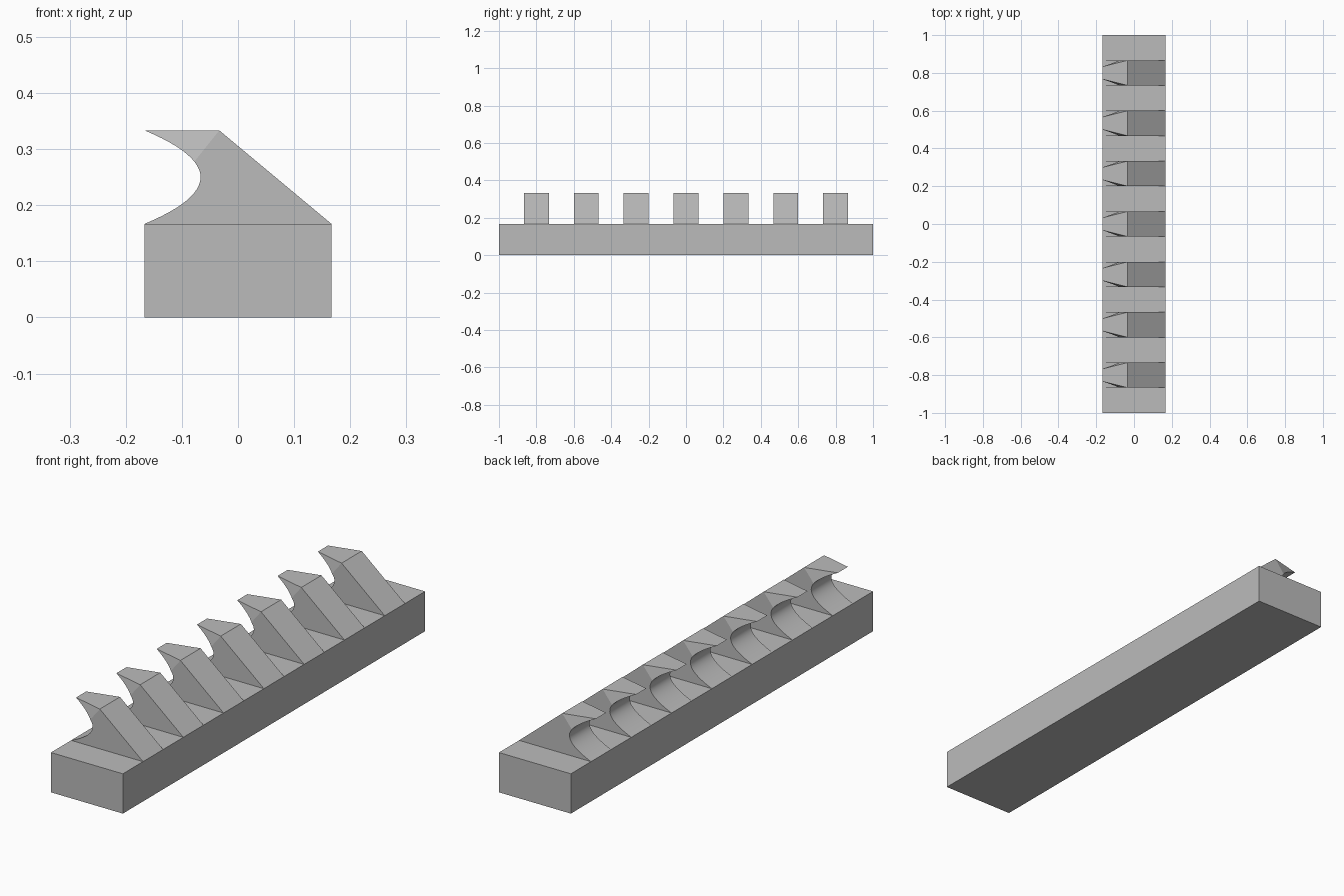
import bpy
import bmesh

cube = bpy.data.objects.get("Cube")
if cube:
    bpy.data.objects.remove(cube, do_unlink=True)

HALF = 1 / 6        # half width of the rail, and its height
TOOTH = 1 / 15      # half thickness of a tooth
ARC_STEPS = 24
SHOULDER_X = -1 / 30

grey = bpy.data.materials.new("plain grey")
grey.use_nodes = True
colour = (0.5, 0.5, 0.5, 1)
grey.diffuse_color = colour
grey.node_tree.nodes["Principled BSDF"].inputs["Base Color"].default_value = colour


def add_object(name, mesh, location):
    ob = bpy.data.objects.new(name, mesh)
    ob.location = location
    bpy.context.collection.objects.link(ob)
    return ob


def finish(bm, name):
    bmesh.ops.recalc_face_normals(bm, faces=bm.faces[:])
    mesh = bpy.data.meshes.new(name)
    bm.to_mesh(mesh)
    bm.free()
    mesh.materials.append(grey)
    return mesh


# Rail: a plain square-edged bar
bm = bmesh.new()
bmesh.ops.create_cube(bm, size=1)
bmesh.ops.scale(bm, vec=(2 * HALF, 2, HALF), verts=bm.verts[:])
add_object("rail", finish(bm, "rail"), (0, 0, HALF / 2))


# Tooth: hooked profile, parabolic hollow, with the tip pinched to half thickness
def half_thickness(x, z):
    pinch = 0.25 * (SHOULDER_X - x) - 0.2 * (HALF - z)
    return TOOTH - max(0, pinch)


profile = []
for i in range(ARC_STEPS + 1):
    t = i / ARC_STEPS
    profile.append((-HALF + 0.4 * t * (1 - t), HALF * t))
profile += [(SHOULDER_X, HALF), (HALF, 0)]

bm = bmesh.new()
sides = [[bm.verts.new((x, s * half_thickness(x, z), z)) for x, z in profile]
         for s in (-1, 1)]
shoulder, heel = ARC_STEPS + 1, ARC_STEPS + 2
crease = ARC_STEPS * 2 // 3     # where the pinch begins on the hollow
for side in sides:
    bm.faces.new(side[:crease + 1] + side[shoulder:])
    bm.faces.new(side[crease:shoulder + 1])
for i in range(heel + 1):
    j = (i + 1) % (heel + 1)
    face = bm.faces.new((sides[0][i], sides[0][j], sides[1][j], sides[1][i]))
    face.smooth = i < ARC_STEPS
tooth_mesh = finish(bm, "tooth")

# Seven evenly spaced teeth along the rail
for n in range(7):
    add_object(f"tooth_{n + 1}", tooth_mesh, (0, (n - 3) * 4 / 15, HALF))
